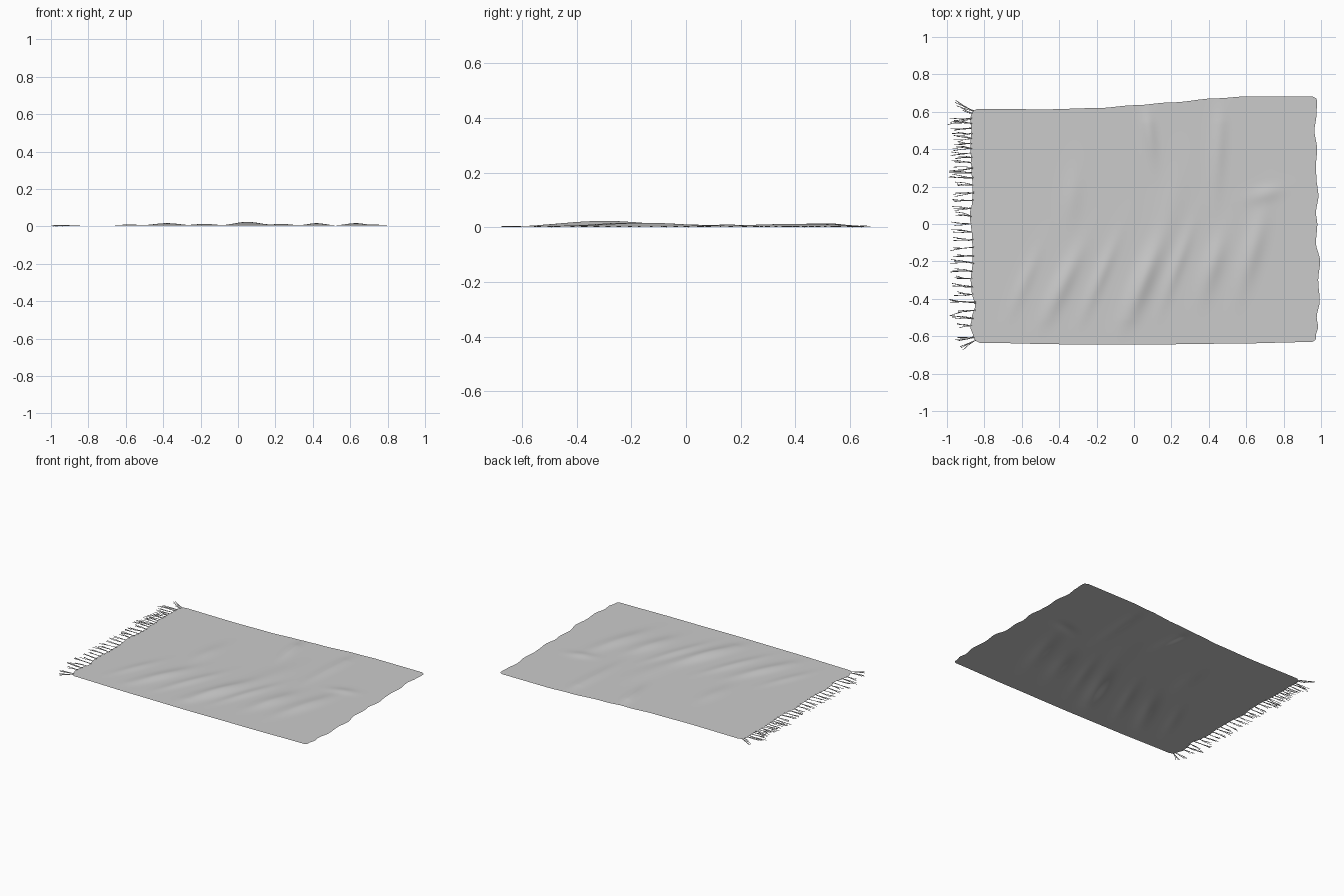
import bpy, bmesh, math, random
from mathutils import Vector

if "Cube" in bpy.data.objects:
    bpy.data.objects.remove(bpy.data.objects["Cube"])

random.seed(4)

# outline of each edge: (position along the edge, offset)
LEFT = [(-.64, -.85), (-.60, -.86), (-.55, -.875), (-.5, -.867), (-.44, -.85), (-.36, -.868),
        (-.3, -.873), (-.2, -.863), (-.08, -.865), (.05, -.878), (.12, -.865), (.2, -.863),
        (.3, -.87), (.43, -.875), (.5, -.87), (.56, -.875), (.62, -.863)]
RIGHT = [(-.64, .978), (-.6, .972), (-.55, .984), (-.5, .977), (-.41, .993), (-.3, .985),
         (-.2, .995), (-.1, .973), (0, .98), (.06, .973), (.15, .986), (.25, .975), (.3, .972),
         (.4, .979), (.5, .965), (.58, .975), (.64, .978), (.69, .978)]
BACK = [(-.88, .616), (-.5, .613), (-.2, .62), (0, .635), (.2, .65), (.45, .672), (.62, .682), (1, .683)]
FRONT = [(-.88, -.635), (-.4, -.643), (0, -.645), (.5, -.64), (1, -.631)]

# soft folds: x, y, lean from the y axis, half length, half width, height
FOLDS = [(-.38, -.32, .45, .2, .045, .013), (-.18, -.28, .4, .2, .035, .009),
         (.05, -.3, .38, .22, .05, .02), (.23, -.22, .35, .2, .035, .009),
         (.42, -.22, .3, .16, .05, .013), (.63, -.15, .28, .2, .05, .013),
         (.70, .16, 1.3, .09, .04, .006), (-.58, -.3, .4, .16, .035, .006),
         (.08, .5, -.12, .15, .035, .011), (.45, .42, .06, .25, .04, .009),
         (-.33, .15, .1, .14, .05, .006), (.2, .1, .2, .2, .07, .005)]


def follow(points, t):
    """Smoothly interpolated edge offset."""
    if t <= points[0][0]:
        return points[0][1]
    for (a, va), (b, vb) in zip(points, points[1:]):
        if t <= b:
            k = (t - a) / (b - a)
            return va + (vb - va) * k * k * (3 - 2 * k)
    return points[-1][1]


def height(x, y):
    z = 0
    for cx, cy, lean, length, width, h in FOLDS:
        dx, dy = x - cx, y - cy
        along = dx * math.sin(lean) + dy * math.cos(lean)
        across = dx * math.cos(lean) - dy * math.sin(lean)
        z += h * math.exp(-(along / length) ** 2 - (across / width) ** 2)
    edge = min(x + .87, .98 - x, y + .64, .67 - y)
    return .004 + z * max(0, min(1, edge / .15 + .15))


# woven cloth sheet
NX, NY = 150, 110
bm = bmesh.new()
rows = []
for j in range(NY + 1):
    row = []
    for i in range(NX + 1):
        u, v = i / NX, j / NY
        x0, y0 = -.87 + 1.85 * u, -.64 + 1.28 * v
        lo, hi = follow(FRONT, x0), follow(BACK, x0)
        y = lo + (hi - lo) * v
        l, r = follow(LEFT, y), follow(RIGHT, y)
        # rounded corners
        side = min(y - lo, hi - y)
        inset = .025 - math.sqrt(max(0, .025 ** 2 - max(0, .025 - side) ** 2))
        l, r = l + inset, r - inset
        x = l + (r - l) * u
        row.append(bm.verts.new((x, y, height(x, y))))
    rows.append(row)
for j in range(NY):
    for i in range(NX):
        bm.faces.new((rows[j][i], rows[j][i + 1], rows[j + 1][i + 1], rows[j + 1][i])).smooth = True
mesh = bpy.data.meshes.new("rug_cloth")
bm.to_mesh(mesh)
bm.free()
bpy.context.collection.objects.link(bpy.data.objects.new("rug_cloth", mesh))

# fringe strands along the left edge
curve = bpy.data.curves.new("fringe", 'CURVE')
curve.dimensions = '3D'
curve.bevel_depth = .0017
curve.bevel_resolution = 0
curve.use_fill_caps = True


def strand(start, end):
    mid = (Vector(start) + Vector(end)) / 2
    mid.y += random.uniform(-.005, .005)
    mid.z = .004
    spline = curve.splines.new('POLY')
    spline.points.add(2)
    for p, co in zip(spline.points, (start, mid, end)):
        p.co = (*co, 1)


def tassel(y, tip_x, tip_y, count=3):
    root_x = follow(LEFT, y) + .008
    for k in range(count):
        strand((root_x, y + random.uniform(-.003, .003), .004),
               (tip_x + random.uniform(0, .035), tip_y + (k - (count - 1) / 2) * .009
                + random.uniform(-.004, .004), random.uniform(.002, .006)))


roots = [.565 - .0265 * k for k in range(13)] + [.21 - .042 * k for k in range(19)]
for y in roots:
    tassel(y, random.uniform(-.995, -.97), y + random.uniform(-.012, .012))
tassel(.605, -.965, .645, 4)
tassel(.59, -.95, .615, 2)
tassel(-.605, -.97, -.615, 3)
for dx, dy in ((0, 0), (.01, -.012), (-.005, .006)):
    strand((-.848, -.622, .004), (-.925 + dx, -.662 + dy, .003))
strand((-.866, .56, .004), (-.998, .53, .003))
bpy.context.collection.objects.link(bpy.data.objects.new("fringe", curve))
